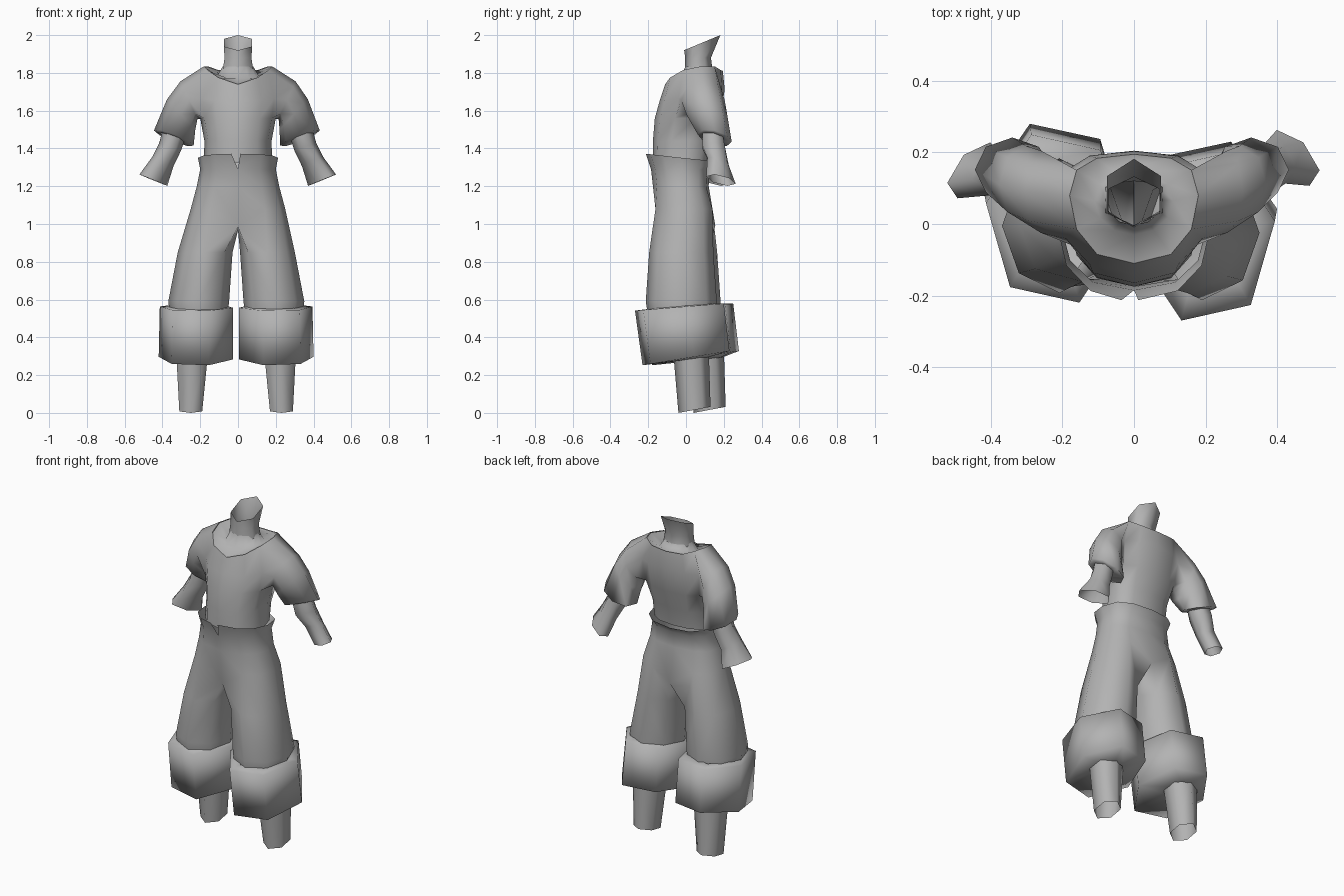
import bpy, bmesh
from math import cos, sin, radians, copysign
from mathutils import Vector as V

if "Cube" in bpy.data.objects:
    bpy.data.objects.remove(bpy.data.objects["Cube"], do_unlink=True)

grey = bpy.data.materials.new("plain_grey")
grey.use_nodes = True
grey.diffuse_color = (0.45, 0.45, 0.45, 1)
grey.node_tree.nodes["Principled BSDF"].inputs["Base Color"].default_value = (0.45, 0.45, 0.45, 1)


def ring(center, u, v, n, start=0):
    """Polygon spanned by two half-axis vectors."""
    step = 360 / n
    return [V(center) + V(u) * cos(radians(start + step * k)) + V(v) * sin(radians(start + step * k))
            for k in range(n)]


def body_ring(z, rx, front, back, side, tilt=0):
    """Twelve-point body section, first point at the front centre."""
    pts = []
    for k in range(12):
        a = radians(30 * k - 90)
        c, s = cos(a), sin(a)
        y = side + (s * (side - front) if s < 0 else s ** 0.7 * (back - side))
        pts.append(V((copysign(abs(c) ** 0.8, c) * rx, y, z + tilt * s)))
    return pts


def mirror(pts, shift):
    return [V((-p.x - shift, p.y, p.z)) for p in pts]


def loft(bm, rings, closed=True):
    rows = [[bm.verts.new(p) for p in r] for r in rings]
    for a, b in zip(rows, rows[1:]):
        n = len(a)
        for i in range(n if closed else n - 1):
            j = (i + 1) % n
            bm.faces.new((a[i], a[j], b[j], b[i]))
    return rows


def finish(bm, name, angle=80):
    bmesh.ops.remove_doubles(bm, verts=bm.verts, dist=0.0005)
    bmesh.ops.recalc_face_normals(bm, faces=bm.faces)
    mesh = bpy.data.meshes.new(name)
    bm.to_mesh(mesh)
    bm.free()
    mesh.materials.append(grey)
    ob = bpy.data.objects.new(name, mesh)
    bpy.context.collection.objects.link(ob)
    bpy.ops.object.select_all(action='DESELECT')
    ob.select_set(True)
    bpy.context.view_layer.objects.active = ob
    bpy.ops.object.shade_smooth_by_angle(angle=radians(angle))


def tube(name, rings, angle=80):
    bm = bmesh.new()
    loft(bm, rings)
    finish(bm, name, angle)


# Shirt: torso with side openings, sleeves bridged into them
collar = body_ring(1.835, 0.18, -0.11, 0.195, 0.08)
for k, drop in ((0, 0.095), (1, 0.06), (11, 0.06), (2, 0.02), (10, 0.02), (5, 0.02), (6, 0.025), (7, 0.02)):
    collar[k].z -= drop
bm = bmesh.new()
rows = loft(bm, [body_ring(1.33, 0.18, -0.175, 0.12, 0),
                 body_ring(1.44, 0.178, -0.175, 0.14, 0.02),
                 body_ring(1.56, 0.2, -0.165, 0.18, 0.05),
                 body_ring(1.68, 0.215, -0.14, 0.205, 0.06, 0.03),
                 collar])
sleeve = [ring((0.26, 0.09, 1.655), (0.045, 0, 0.1), (0, 0.115, 0), 8),
          ring((0.295, 0.11, 1.58), (0.075, 0, 0.08), (0, 0.108, 0), 8),
          ring((0.328, 0.152, 1.455), (0.105, 0, 0.04), (0, 0.09, -0.02), 8),
          ring((0.34, 0.145, 1.46), (0.055, 0, 0.02), (0, 0.05, -0.01), 8)]
for mid, flip in ((3, False), (9, True)):
    hole = [rows[r][k] for r in (2, 3, 4) for k in (mid - 1, mid, mid + 1)]
    del hole[4]
    bmesh.ops.delete(bm, geom=[rows[3][mid]], context='VERTS')
    arm = [mirror(r, 0.006 * i) for i, r in enumerate(sleeve)] if flip else sleeve
    arm_rows = loft(bm, arm)
    edges = []
    for group in (set(hole), set(arm_rows[0])):
        edges += [e for e in bm.edges if e.verts[0] in group and e.verts[1] in group]
    bmesh.ops.bridge_loops(bm, edges=edges)
finish(bm, "shirt", 110)

# Neck flaring out to the collar
tube("neck_base", [[p - V((0, 0, 0.004)) for p in collar],
                   ring((0, 0.065, 1.785), (0.11, 0, 0), (0, 0.095, 0.015), 12, -90),
                   ring((0, 0.067, 1.835), (0.08, 0, 0), (0, 0.07, 0), 12, -90)], 180)
tube("neck_top", [ring((0, 0.067, 1.82), (0.092, 0, 0), (0, 0.073, 0), 6, -90),
                  ring((0, 0.064, 1.88), (0.082, 0, 0), (0, 0.068, 0), 6, -90),
                  ring((0, 0.086, 1.96), (0.087, 0, 0), (0, 0.096, 0.04), 6, -90)])

# Forearms
for name, wrist_y in (("left", 0.185), ("right", 0.15)):
    forearm = [ring((0.335, 0.14, 1.48), (0.06, 0, 0.02), (0, 0.06, 0), 6),
               ring((0.356, 0.145, 1.41), (0.058, 0, 0.02), (0, 0.068, 0), 6),
               ring((0.395, wrist_y - 0.015, 1.33), (0.056, -0.01, 0.025), (0, 0.06, -0.01), 6),
               ring((0.445, wrist_y, 1.232), (0.074, -0.035, 0.03), (-0.01, 0.07, -0.005), 6)]
    if name == "right":
        forearm = [mirror(r, 0.003) for r in forearm]
    tube(name + "_forearm", forearm)

# Trousers: pelvis splitting into two legs at the crotch
hips = body_ring(1.08, 0.25, -0.185, 0.155, -0.01)
hips[0].z, hips[6].z = 0.985, 0.99
hips[0].y = -0.15
bm = bmesh.new()
loft(bm, [body_ring(1.29, 0.2, -0.185, 0.125, -0.02),
          body_ring(1.2, 0.218, -0.175, 0.12, -0.02), hips])
crotch = V((0, -0.01, 0.965))
for sx, shift, y in ((1, 0, -0.025), (-1, 0.018, -0.005)):
    top = [hips[(sx * k) % 12] for k in range(7)] + [crotch]
    lower = [ring((0.156, y, 0.85), (0.145, 0, 0), (0, 0.17, 0), 8, -135),
             ring((0.19, y, 0.59), (0.161, 0, 0), (0, 0.188, 0), 8, -135),
             ring((0.19, y, 0.54), (0.155, 0, 0), (0, 0.18, 0), 8, -135)]
    if sx < 0:
        lower = [mirror(r, shift) for r in lower]
    loft(bm, [top] + lower)

# Waistband, open at a small front notch
low = body_ring(1.29, 0.2, -0.185, 0.125, -0.02)
high = body_ring(1.35, 0.212, -0.213, 0.155, -0.02, -0.022)
low.append(low[0].copy())
high.append(high[0] - V((0.035, 0, 0)))
high[0] += V((0.012, 0, 0))
loft(bm, [low, high], closed=False)
finish(bm, "trousers", 120)

# Wide leg cuffs and shins
for name, sx, cx, y, shin_y in (("left", 1, 0.2, -0.035, 0.04),
                                ("right", -1, 0.22, 0.015, 0.12)):
    cuff = [ring((cx, y, 0.565), (0.14, 0, 0), (0, 0.17, 0.015), 6, -110),
            ring((cx, y, 0.56), (0.197, 0, 0), (0, 0.25, 0.02), 6, -110),
            ring((cx + 0.003, y + 0.035, 0.29), (0.2, 0, 0), (0, 0.245, 0.04), 6, -110),
            ring((cx + 0.01, shin_y, 0.285), (0.07, 0, 0), (0, 0.08, 0.01), 6, -110)]
    shin = [ring((cx + 0.022, shin_y - 0.015, 0.35), (0.1, 0, 0), (0, 0.095, 0), 6, -90),
            ring((cx + 0.03, shin_y + 0.005, 0.016), (0.07, 0, 0), (0, 0.085, 0.016), 6, -90)]
    if sx < 0:
        cuff, shin = [mirror(r, 0) for r in cuff], [mirror(r, 0) for r in shin]
    tube(name + "_cuff", cuff, 100)
    tube(name + "_shin", shin)
